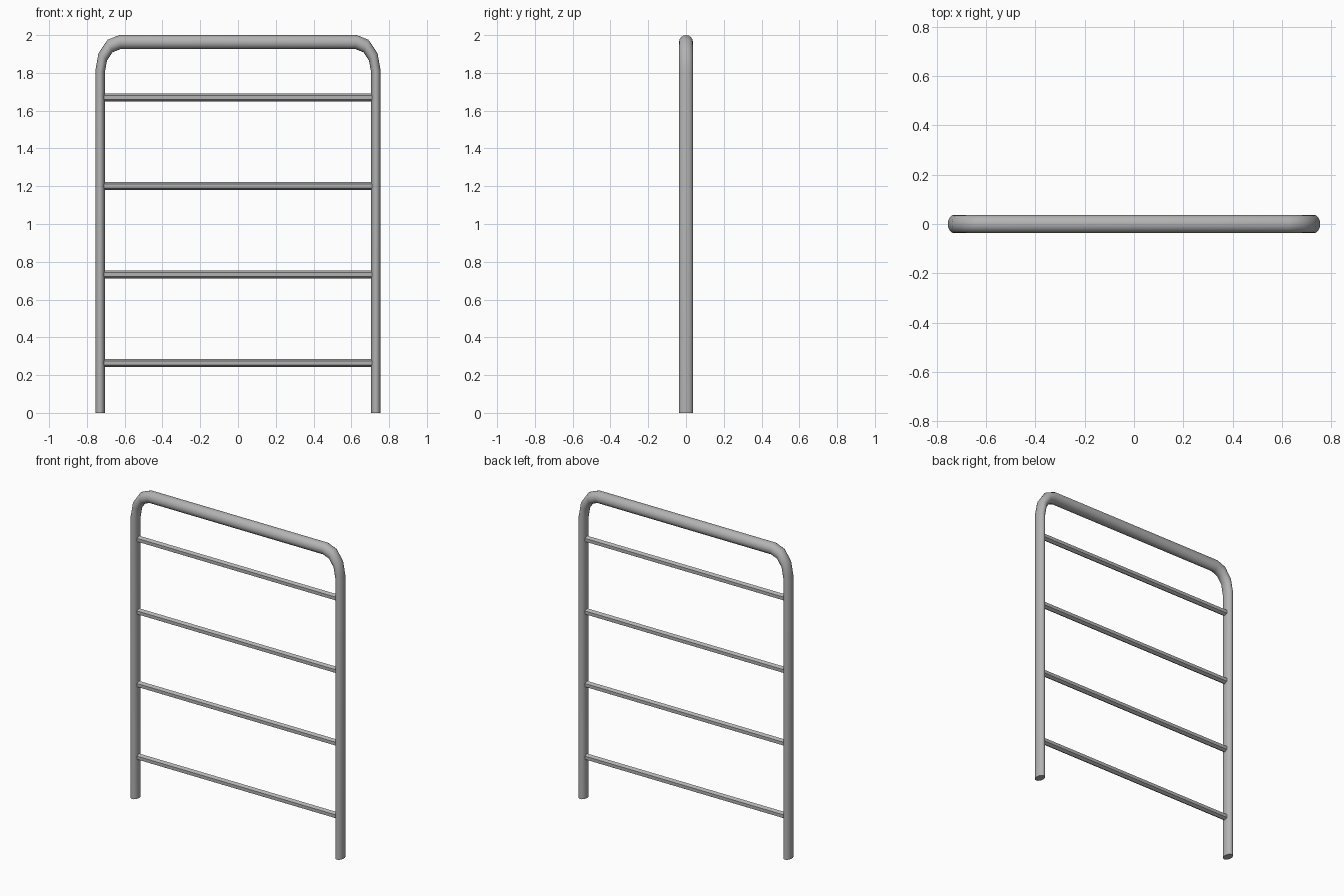
import bpy
import bmesh
import math
from mathutils import Vector

cube = bpy.data.objects.get("Cube")
if cube:
    bpy.data.objects.remove(cube)

SQUASH = 0.68          # the tubing is narrower across the width
HALF = 0.73 / SQUASH   # post centre line before squashing
TUBE = 0.037
TOP = 2 - TUBE
BEND = 0.155

steel = bpy.data.materials.new("grey steel")
steel.use_nodes = True
colour = (0.45, 0.45, 0.45, 1)
steel.diffuse_color = colour
bsdf = steel.node_tree.nodes["Principled BSDF"]
bsdf.inputs["Base Color"].default_value = colour


def sweep(name, path, radius, sides, phase=0.0, squash=1.0, smooth=40):
    """Sweep a round section along a path in the XZ plane, with mitred joints."""
    bm = bmesh.new()
    rings = []
    for i, p in enumerate(path):
        d_in = (p - path[i - 1]).normalized() if i else (path[1] - p).normalized()
        d_out = (path[i + 1] - p).normalized() if i < len(path) - 1 else d_in
        tangent = (d_in + d_out).normalized()
        normal = Vector((-tangent.z, 0, tangent.x)) / tangent.dot(d_in)
        ring = []
        for k in range(sides):
            a = phase + math.tau * k / sides
            v = p + radius * (math.cos(a) * normal + math.sin(a) * Vector((0, 1, 0)))
            ring.append(bm.verts.new((v.x * squash, v.y, v.z)))
        rings.append(ring)
    for a, b in zip(rings, rings[1:]):
        for k in range(sides):
            n = (k + 1) % sides
            bm.faces.new((a[k], a[n], b[n], b[k]))
    bm.faces.new(rings[0])
    bm.faces.new(rings[-1])
    bmesh.ops.recalc_face_normals(bm, faces=bm.faces)
    mesh = bpy.data.meshes.new(name)
    bm.to_mesh(mesh)
    bm.free()
    mesh.materials.append(steel)
    obj = bpy.data.objects.new(name, mesh)
    bpy.context.collection.objects.link(obj)
    bpy.ops.object.select_all(action="DESELECT")
    obj.select_set(True)
    bpy.context.view_layer.objects.active = obj
    bpy.ops.object.shade_smooth_by_angle(angle=math.radians(smooth))
    return obj


# Bent outer frame: post, rounded corner, top bar, rounded corner, post
corner = []
for i in range(4):
    a = math.radians(30 * i)
    corner.append(Vector((HALF - BEND + BEND * math.cos(a), 0,
                          TOP - BEND + BEND * math.sin(a))))
right_half = [Vector((HALF, 0, 0))] + corner
left_half = [Vector((-p.x, 0, p.z)) for p in reversed(right_half)]
sweep("frame_tube", right_half + left_half, TUBE, 16, squash=SQUASH)

# Four evenly spaced crossbars
for i in range(4):
    z = 0.265 + 0.468 * i
    ends = [Vector((-0.715, 0, z)), Vector((0.715, 0, z))]
    sweep(f"crossbar_{i + 1}", ends, 0.021, 6, smooth=30)
